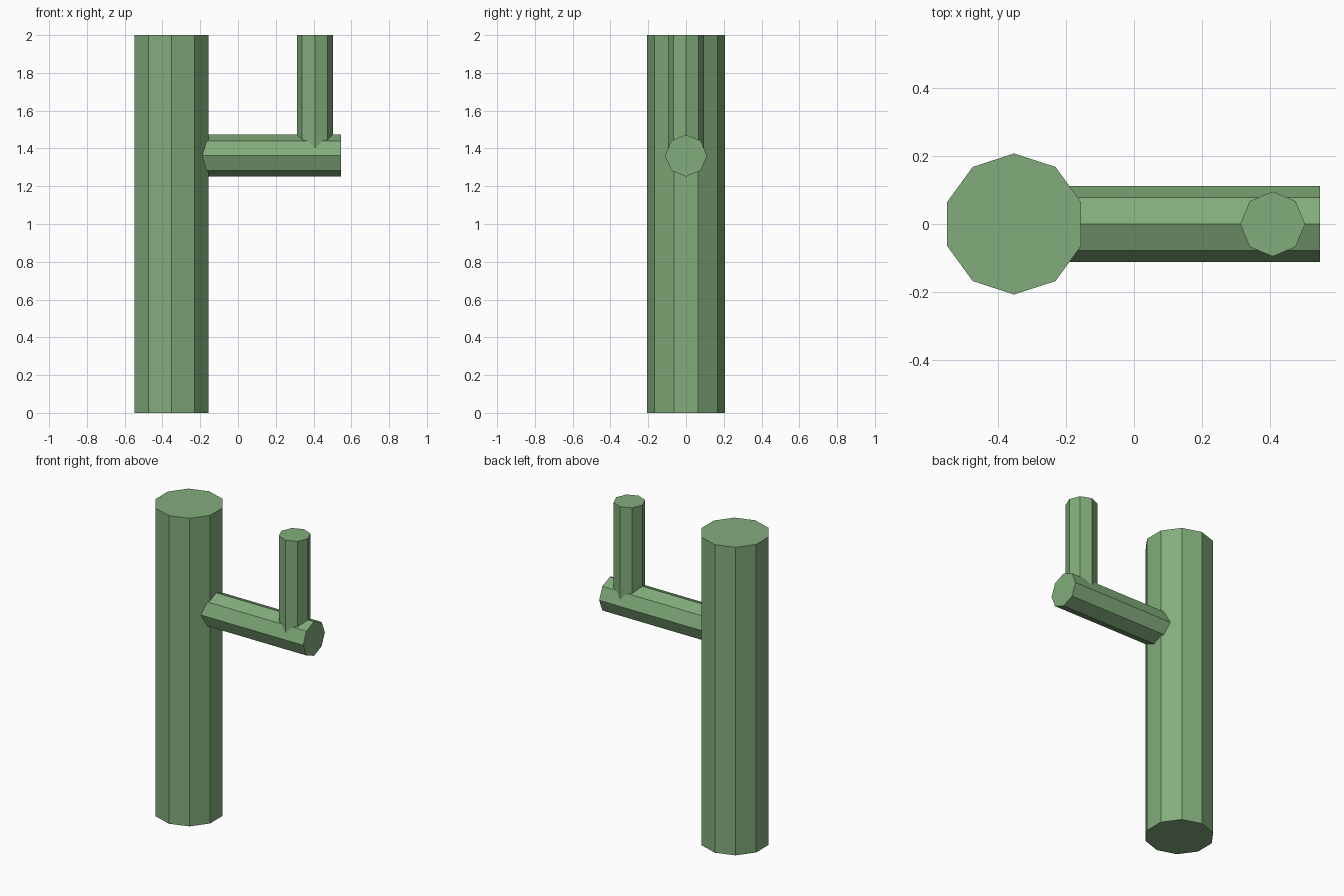
import bpy
from math import pi

cube = bpy.data.objects.get("Cube")
if cube:
    bpy.data.objects.remove(cube, do_unlink=True)

# Single flat green
green = bpy.data.materials.new("cactus_green")
green.use_nodes = True
colour = (0.223, 0.413, 0.198, 1)
green.diffuse_color = colour
green.node_tree.nodes["Principled BSDF"].inputs["Base Color"].default_value = colour


def prism(name, sides, radius, length, centre, rotation=(0, 0, 0)):
    """Flat-shaded capped prism."""
    bpy.ops.mesh.primitive_cylinder_add(vertices=sides, radius=radius, depth=length,
                                        location=centre, rotation=rotation)
    part = bpy.context.object
    part.name = name
    part.data.materials.append(green)
    return part


TRUNK_X, ARM_END, ARM_Z, TOP = -0.352, 0.546, 1.362, 2.0

# Upright trunk
prism("trunk", 10, 0.207, TOP, (TRUNK_X, 0, TOP / 2))

# Sideways arm, from the trunk's core outwards
prism("arm", 8, 0.111, ARM_END - TRUNK_X,
      ((ARM_END + TRUNK_X) / 2, 0, ARM_Z), (0, pi / 2, 0))

# Upturned branch, rooted in the arm
prism("branch", 8, 0.095, TOP - ARM_Z, (0.407, 0, (TOP + ARM_Z) / 2))
